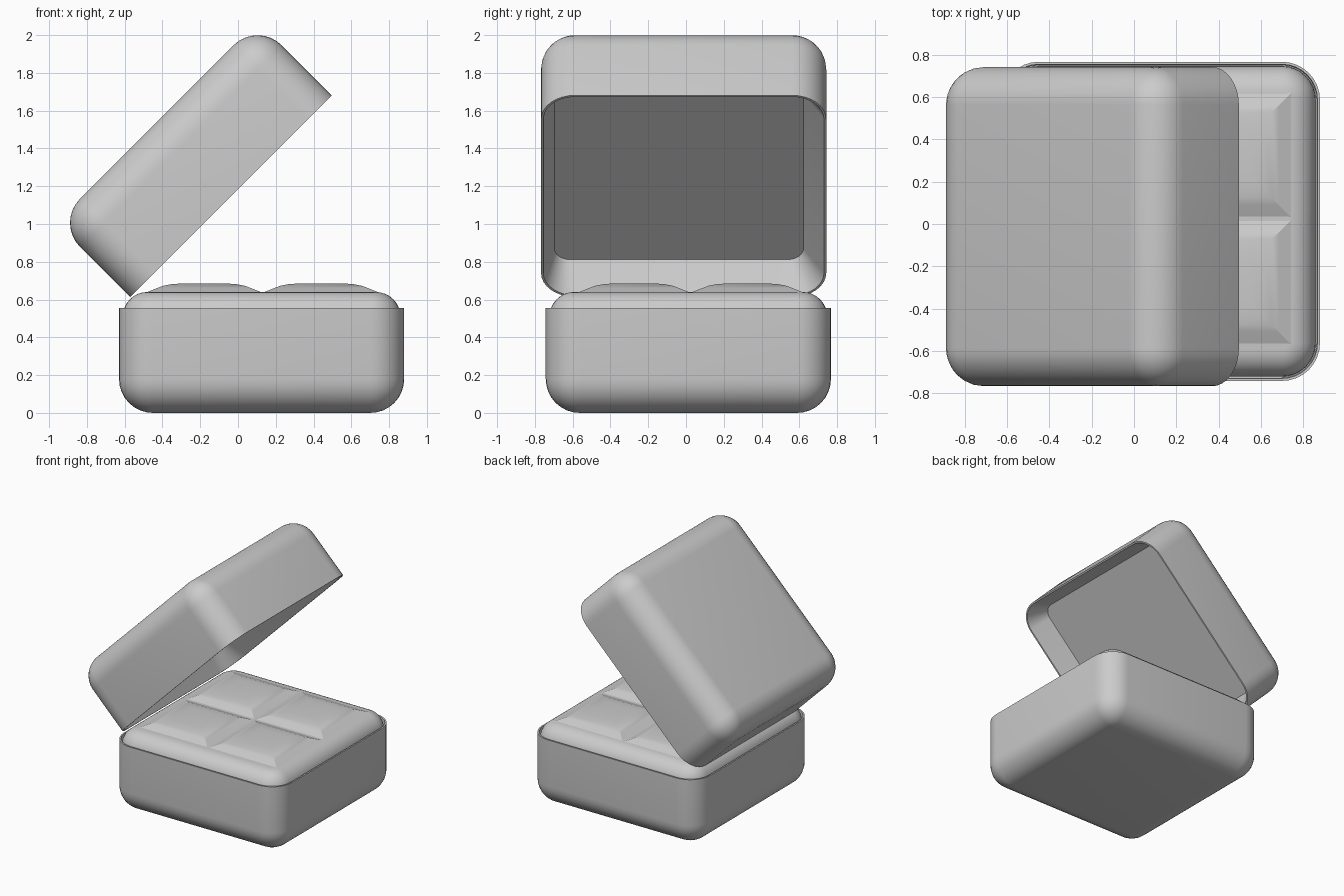
import bpy, bmesh, math

if "Cube" in bpy.data.objects:
    bpy.data.objects.remove(bpy.data.objects["Cube"])

SIZE, R, H = 1.51, 0.18, 0.555


def ring(w, d, r, z, cx=0, cy=0, seg=8):
    """Rounded rectangle outline as a list of points."""
    pts = []
    for k, (sx, sy) in enumerate([(1, 1), (-1, 1), (-1, -1), (1, -1)]):
        for i in range(seg + 1):
            a = math.pi / 2 * (k + i / seg)
            pts.append((cx + sx * (w / 2 - r) + r * math.cos(a),
                        cy + sy * (d / 2 - r) + r * math.sin(a), z))
    return pts


def loft(bm, rings, cap_start=True, cap_end=True):
    loops = [[bm.verts.new(p) for p in r] for r in rings]
    n = len(loops[0])
    for a, b in zip(loops, loops[1:]):
        for i in range(n):
            j = (i + 1) % n
            bm.faces.new((a[i], a[j], b[j], b[i]))
    if cap_start:
        bm.faces.new(loops[0][::-1])
    if cap_end:
        bm.faces.new(loops[-1])


def finish(name, bm, angle=35):
    bmesh.ops.remove_doubles(bm, verts=bm.verts, dist=1e-4)
    bmesh.ops.recalc_face_normals(bm, faces=bm.faces)
    me = bpy.data.meshes.new(name)
    bm.to_mesh(me)
    bm.free()
    ob = bpy.data.objects.new(name, me)
    bpy.context.collection.objects.link(ob)
    bpy.ops.object.select_all(action='DESELECT')
    ob.select_set(True)
    bpy.context.view_layer.objects.active = ob
    bpy.ops.object.shade_smooth_by_angle(angle=math.radians(angle))
    return ob


def inset_ring(i, z, dy=0):
    s = SIZE - 2 * i
    return ring(s, s, max(R - i, 0.0), z, cy=dy)


def shell(name, inner):
    """Half of the box: rounded closed end at z=0, open rim at z=H."""
    rings = []
    for k in range(9):
        a = math.pi / 2 * k / 8
        rings.append(inset_ring(R * (1 - math.sin(a)), R * (1 - math.cos(a))))
    rings.append(inset_ring(0, H))
    rings += [inset_ring(*p) for p in inner]
    bm = bmesh.new()
    loft(bm, rings)
    return finish(name, bm)


# Lower half of the box
base = shell("box_base", [(0.012, H), (0.015, 0.5)])
base.location = (0.125, 0.0125, 0)

# Lid, tilted open by 45 degrees, with a shallow tapered recess
lid = shell("box_lid", [(0.012, H), (0.095, H - 0.185, -0.025)])
lid.rotation_euler = (0, math.radians(135), 0)
c = H * math.sqrt(0.5)
lid.location = (-0.0375 - c, -0.0125, 1.1475 + c)

# Cushion insert with a rounded shoulder
bm = bmesh.new()
rings = [inset_ring(0.02, 0.48)]
for k in range(9):
    a = math.pi / 2 * k / 8
    rings.append(inset_ring(0.02 + 0.13 * (1 - math.cos(a)), 0.51 + 0.13 * math.sin(a)))
loft(bm, rings)
cushion = finish("cushion", bm)
cushion.location = base.location

# Four puffed pads on top of the cushion
PAD = [(0, 0.638), (0.06, 0.662), (0.09, 0.673), (0.13, 0.681), (0.18, 0.685)]
for ix in (-1, 1):
    for iy in (-1, 1):
        bm = bmesh.new()
        loft(bm, [ring(0.61 - 2 * i, 0.59 - 2 * i, 0, z, seg=1) for i, z in PAD],
             cap_start=False)
        pad = finish("cushion_pad", bm, 25)
        pad.location = (0.13 + ix * 0.31, 0.025 + iy * 0.3, 0)
